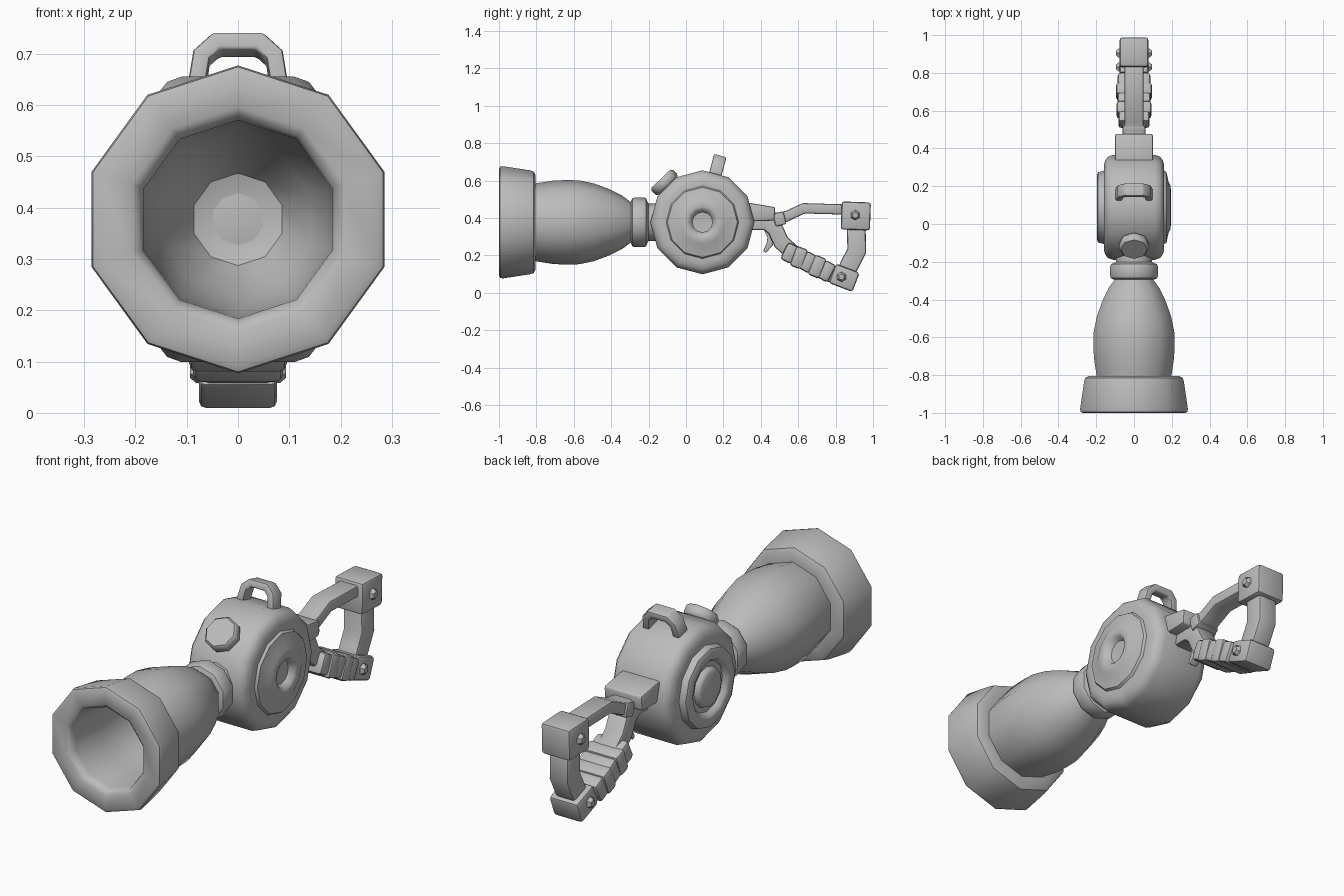
import bpy, bmesh, math
from mathutils import Vector, Matrix

cube = bpy.data.objects.get("Cube")
if cube:
    bpy.data.objects.remove(cube, do_unlink=True)

X, Y, Z = Vector((1, 0, 0)), Vector((0, 1, 0)), Vector((0, 0, 1))
AXIS_Z = 0.377                       # height of the barrel axis
HUB = Vector((0, 0.088, AXIS_Z))     # drum centre

grey = bpy.data.materials.new("plain grey")
grey.use_nodes = True
COLOUR = (0.5, 0.5, 0.5, 1)
grey.diffuse_color = COLOUR
grey.node_tree.nodes["Principled BSDF"].inputs["Base Color"].default_value = COLOUR


def finish(bm, name, bevel=0.0):
    bmesh.ops.remove_doubles(bm, verts=bm.verts, dist=0.0001)
    bmesh.ops.recalc_face_normals(bm, faces=bm.faces)
    if bevel:
        bmesh.ops.bevel(bm, geom=[e for e in bm.edges if e.calc_face_angle(0) > 0.7],
                        offset=bevel, segments=2, profile=0.5, affect='EDGES', clamp_overlap=True)
    mesh = bpy.data.meshes.new(name)
    bm.to_mesh(mesh)
    bm.free()
    mesh.materials.append(grey)
    obj = bpy.data.objects.new(name, mesh)
    bpy.context.collection.objects.link(obj)
    bpy.ops.object.select_all(action='DESELECT')
    obj.select_set(True)
    bpy.context.view_layer.objects.active = obj
    bpy.ops.object.shade_smooth_by_angle(angle=math.radians(42))
    return obj


def lathe(name, profile, sides, origin, axis, up):
    """Turn (radius, distance) points about an axis, with a corner towards up."""
    bm = bmesh.new()
    side = axis.cross(up)
    rings = []
    for r, t in profile:
        ring = []
        for i in range(sides):
            a = math.tau * i / sides
            ring.append(bm.verts.new(origin + axis * t + (up * math.cos(a) + side * math.sin(a)) * r))
        rings.append(ring)
    for low, high in zip(rings, rings[1:]):
        for i in range(sides):
            j = (i + 1) % sides
            bm.faces.new((low[i], low[j], high[j], high[i]))
    return finish(bm, name)


def strip(name, path, half_width, bevel, origin=Vector(), a=Y, b=Z, w=X):
    """Sweep a rectangle along (a, b, thickness) points; w is the width direction."""
    bm = bmesh.new()
    pts = [Vector(p[:2]) for p in path]
    rings = []
    for i, p in enumerate(pts):
        before = (p - pts[i - 1]).normalized() if i else None
        after = (pts[i + 1] - p).normalized() if i < len(pts) - 1 else None
        tangent = ((before or after) + (after or before)).normalized()
        stretch = 1 / max(0.6, tangent.dot(before or after))
        n = Vector((-tangent.y, tangent.x)) * path[i][2] / 2 * stretch
        ring = []
        for s, h in ((1, 1), (1, -1), (-1, -1), (-1, 1)):
            q = p + n * h
            ring.append(bm.verts.new(origin + a * q.x + b * q.y + w * half_width * s))
        rings.append(ring)
    for low, high in zip(rings, rings[1:]):
        for i in range(4):
            j = (i + 1) % 4
            bm.faces.new((low[i], low[j], high[j], high[i]))
    bm.faces.new(rings[0])
    bm.faces.new(rings[-1])
    return finish(bm, name, bevel)


def box(name, y, z, size, tilt, bevel):
    bm = bmesh.new()
    bmesh.ops.create_cube(bm, size=1)
    bm.transform(Matrix.Translation((0, y, z)) @ Matrix.Rotation(math.radians(tilt), 4, 'X')
                 @ Matrix.Diagonal((*size, 1)))
    return finish(bm, name, bevel)


# Flared muzzle, hollow barrel and neck collar
axis_point = Vector((0, 0, AXIS_Z))
lathe("barrel", [
    (0, -0.28), (0.09, -0.31), (0.15, -0.42), (0.185, -0.58), (0.19, -0.78),
    (0.193, -0.96), (0.2, -0.985), (0.218, -0.998), (0.285, -1), (0.297, -0.994),
    (0.3, -0.98), (0.278, -0.835), (0.272, -0.815), (0.255, -0.806), (0.208, -0.804),
    (0.212, -0.78), (0.223, -0.71), (0.226, -0.64), (0.224, -0.57), (0.207, -0.49),
    (0.177, -0.41), (0.142, -0.34), (0.1, -0.285), (0, -0.28)], 10, axis_point, Y, Z)
lathe("neck_collar", [
    (0, -0.3), (0.115, -0.293), (0.128, -0.287), (0.133, -0.275), (0.133, -0.225),
    (0.128, -0.213), (0.112, -0.207), (0.1, -0.2), (0.1, -0.12), (0, -0.12)], 10, axis_point, Y, Z)

# Drum with a raised button on its right and a dimpled hub on its left
lathe("drum", [
    (0, -0.195), (0.075, -0.195), (0.088, -0.188), (0.095, -0.17), (0.12, -0.17),
    (0.132, -0.19), (0.145, -0.196), (0.172, -0.196), (0.186, -0.19), (0.194, -0.16),
    (0.225, -0.16), (0.25, -0.152), (0.268, -0.138), (0.278, -0.11), (0.278, 0.11),
    (0.268, 0.138), (0.25, 0.152), (0.225, 0.16), (0.194, 0.16), (0.187, 0.172),
    (0.135, 0.183), (0.115, 0.193), (0.085, 0.196), (0.07, 0.19), (0.055, 0.165),
    (0, 0.16)], 12, HUB, X, Z)

# Carry loop and filler cap standing on the drum rim
lean = math.radians(15)
out = Vector((0, math.sin(lean), math.cos(lean)))
along = Vector((0, math.cos(lean), -math.sin(lean)))
strip("carry_loop", [
    (-0.083, 0.25, 0.034), (-0.071, 0.325, 0.034), (-0.042, 0.352, 0.034),
    (0.042, 0.352, 0.034), (0.071, 0.325, 0.034), (0.083, 0.25, 0.034)],
    0.034, 0.007, HUB, X, out, along)
cap_dir = Vector((0, -1, 1.05)).normalized()
lathe("filler_cap", [(0, 0.24), (0.072, 0.27), (0.08, 0.28), (0.08, 0.31), (0.07, 0.322), (0, 0.322)],
      8, HUB, cap_dir, X)

# Rear mount, upper arm, neck and trigger
strip("rear_mount", [(0.33, 0.432, 0.1), (0.475, 0.422, 0.072)], 0.1, 0.01)
strip("grip_neck", [
    (0.32, 0.375, 0.08), (0.43, 0.375, 0.08), (0.475, 0.345, 0.085),
    (0.51, 0.27, 0.085), (0.6, 0.19, 0.085)], 0.05, 0.012)
strip("upper_arm", [
    (0.44, 0.4, 0.065), (0.5, 0.395, 0.065), (0.55, 0.415, 0.055),
    (0.63, 0.452, 0.055), (0.87, 0.445, 0.055)], 0.05, 0.01)
box("arm_clamp", 0.5, 0.395, (0.12, 0.06, 0.07), 15, 0.01)
strip("trigger", [(0.43, 0.36, 0.045), (0.458, 0.3, 0.042), (0.447, 0.26, 0.034), (0.42, 0.218, 0.018)],
      0.022, 0.005)

# Wrapped grip
box("grip_core", 0.66, 0.158, (0.14, 0.3, 0.09), -26, 0.015)
for i, (wide, deep, twist) in enumerate(
        [(0.165, 0.1, -26), (0.185, 0.112, -20), (0.175, 0.104, -30), (0.19, 0.114, -22), (0.175, 0.104, -28)]):
    t = i / 4
    box(f"grip_wrap_{i + 1}", 0.555 + 0.195 * t, 0.212 - 0.096 * t, (wide, 0.068, deep), twist, 0.016)

# End blocks, rear strut and bolts
box("upper_block", 0.908, 0.411, (0.152, 0.156, 0.15), -2, 0.014)
strip("rear_strut", [(0.91, 0.36, 0.1), (0.913, 0.225, 0.1), (0.875, 0.15, 0.1), (0.845, 0.1, 0.09)], 0.05, 0.012)
box("lower_block", 0.846, 0.08, (0.152, 0.135, 0.11), -21, 0.014)
for label, y, z in (("upper", 0.905, 0.415), ("lower", 0.832, 0.085)):
    for hand, axis in (("left", X), ("right", -X)):
        lathe(f"{label}_bolt_{hand}", [(0, 0.06), (0.027, 0.06), (0.027, 0.082), (0.016, 0.094), (0, 0.094)],
              6, Vector((0, y, z)), axis, Z)
